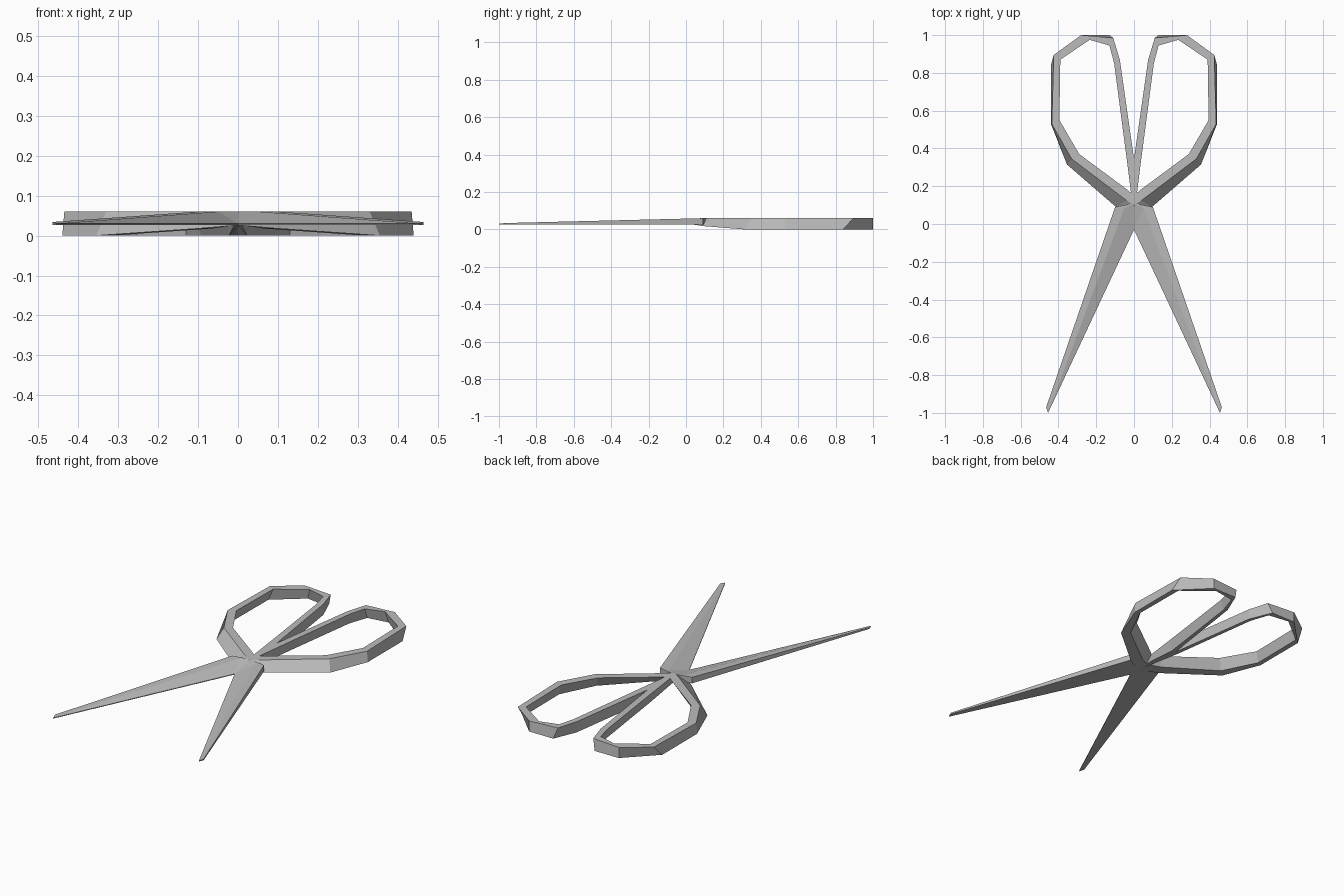
import bpy, bmesh

cube = bpy.data.objects.get("Cube")
if cube:
    bpy.data.objects.remove(cube)

TOP, UNDER = 0.06, 0.026

steel = bpy.data.materials.new("plain_grey")
steel.use_nodes = True
grey = (0.5, 0.5, 0.5, 1)
steel.diffuse_color = grey
steel.node_tree.nodes["Principled BSDF"].inputs["Base Color"].default_value = grey


def finish(name, bm):
    """Turn a half model into a mirrored, flat shaded object."""
    seam = [f for f in bm.faces if all(abs(v.co.x) < 0.001 for v in f.verts)]
    bmesh.ops.recalc_face_normals(bm, faces=bm.faces)
    bmesh.ops.delete(bm, geom=seam, context='FACES')
    mesh = bpy.data.meshes.new(name)
    bm.to_mesh(mesh)
    bm.free()
    mesh.materials.append(steel)
    ob = bpy.data.objects.new(name, mesh)
    bpy.context.collection.objects.link(ob)
    mirror = ob.modifiers.new("mirror", 'MIRROR')
    mirror.merge_threshold = 0.0005
    return ob


# Finger loops: top outer, top inner and flared lower outer corner per station
stations = [
    ((0, 0.10), (0.016, 0.165), (0, 0.04)),
    ((0.04, 0.125), (0.04, 0.185), (0.095, 0.09)),
    ((0.33, 0.345), (0.29, 0.37), (0.355, 0.315)),
    ((0.435, 0.53), (0.395, 0.55), (0.44, 0.53)),
    ((0.425, 0.895), (0.39, 0.87), (0.44, 0.84)),
    ((0.28, 1.0), (0.235, 0.975), (0.28, 1.0)),
    ((0.11, 0.985), (0.13, 0.945), (0.13, 1.0)),
    ((0.075, 0.87), (0.105, 0.85), (0.075, 0.87)),
    ((0, 0.345), (0.038, 0.34), (0, 0.345)),
]
bm = bmesh.new()
rings = []
for outer, inner, low in stations:
    # the underside rises toward the pivot
    z = min(UNDER, max(0, (0.18 - low[1]) * 0.2))
    low_in = [i + (l - i) * 0.4 for i, l in zip(inner, low)]
    rings.append([bm.verts.new((*p, h)) for p, h in
                  ((outer, TOP), (inner, TOP), (low_in, z), (low, z))])
for k, ring in enumerate(rings):
    after = rings[(k + 1) % len(rings)]
    for j in range(4):
        n = (j + 1) % 4
        bm.faces.new((ring[j], ring[n], after[n], after[j]))
finish("finger_loops", bm)

# Blades: flat underside, a ridge, and a bevel falling to the cutting edge
bm = bmesh.new()
outline = [(0, 0.11, TOP), (0.1, 0.09, TOP), (0.465, -0.97, 0.034),
           (0.455, -1.0, 0.03), (0, -0.03, 0.03)]
upper = [bm.verts.new(p) for p in outline]
lower = [bm.verts.new((x, y, UNDER)) for x, y, z in outline]
ridge = bm.verts.new((0.05, 0.085, TOP))
centre, shoulder, tip_out, tip, heel = upper
bm.faces.new((centre, ridge, shoulder))
bm.faces.new((shoulder, ridge, tip, tip_out))
bm.faces.new((centre, heel, ridge))
bm.faces.new((ridge, heel, tip))
bm.faces.new(lower)
for k in range(5):
    n = (k + 1) % 5
    bm.faces.new((upper[k], upper[n], lower[n], lower[k]))
finish("blades", bm)
